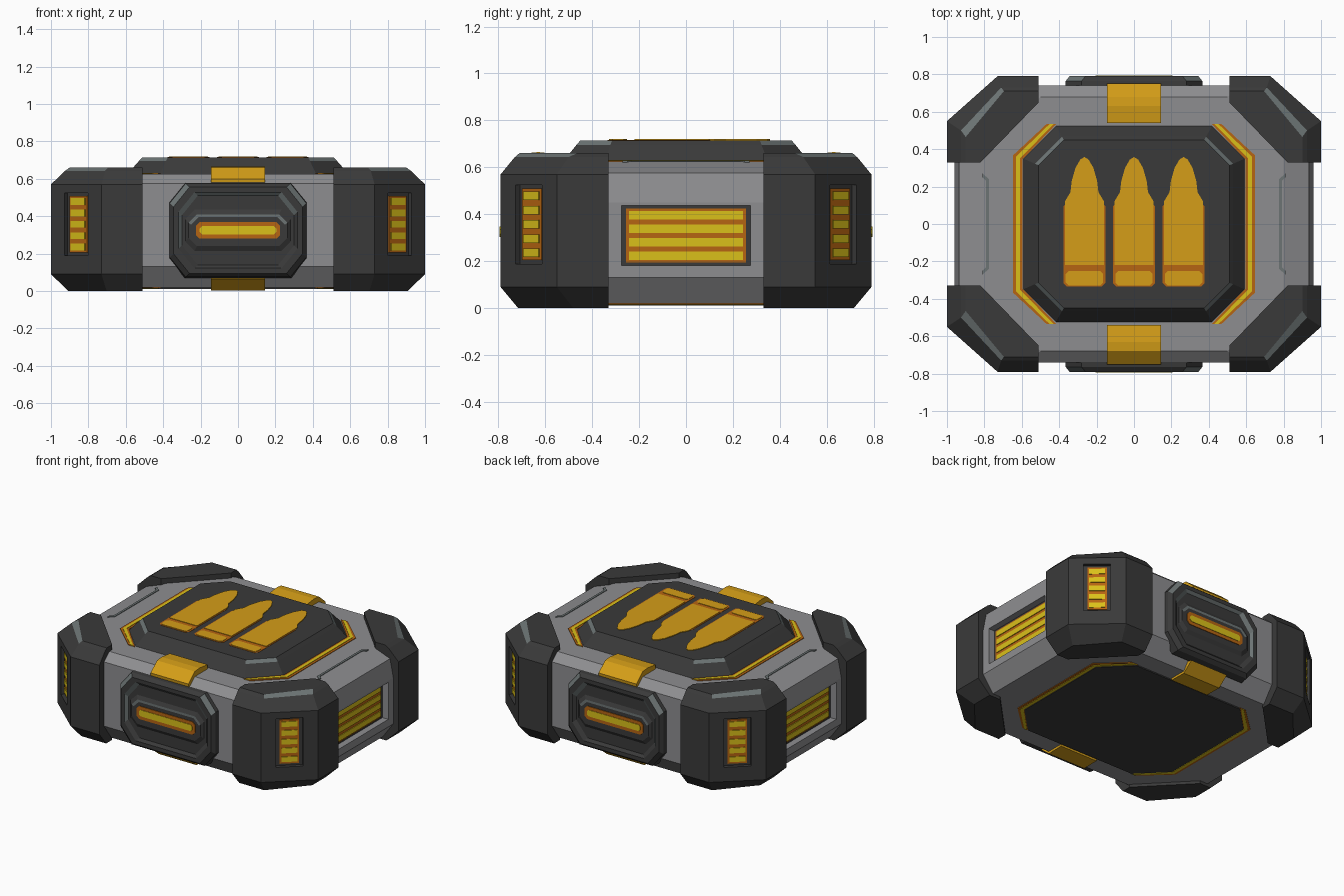
import bpy, bmesh
from mathutils import Vector as V

if "Cube" in bpy.data.objects:
    bpy.data.objects.remove(bpy.data.objects["Cube"])


def material(name, r, g, b):
    m = bpy.data.materials.new(name)
    m.diffuse_color = (r, g, b, 1)
    m.use_nodes = True
    m.node_tree.nodes["Principled BSDF"].inputs["Base Color"].default_value = m.diffuse_color
    return m


GREY = material("shell grey", 0.27, 0.27, 0.28)
DARK = material("armour charcoal", 0.042, 0.042, 0.042)
WEAR = material("worn edge slate", 0.15, 0.175, 0.175)
GOLD = material("gold", 0.66, 0.34, 0.009)
YELLOW = material("stripe yellow", 0.70, 0.53, 0.01)
ORANGE = material("burnt orange", 0.47, 0.13, 0.006)


def loft(name, rings, mats, mirror="", rule=None):
    """Skin matching rings and cap both ends; rule(band, side) picks the material slot."""
    bm = bmesh.new()
    vs = [[bm.verts.new(p) for p in r] for r in rings]
    n = len(rings[0])
    for b in range(len(rings) - 1):
        for i in range(n):
            j = (i + 1) % n
            f = bm.faces.new((vs[b][i], vs[b][j], vs[b + 1][j], vs[b + 1][i]))
            if rule:
                f.material_index = rule(b, i)
    bm.faces.new(vs[0][::-1])
    bm.faces.new(vs[-1])
    bmesh.ops.recalc_face_normals(bm, faces=bm.faces[:])
    me = bpy.data.meshes.new(name)
    bm.to_mesh(me)
    bm.free()
    for m in mats:
        me.materials.append(m)
    ob = bpy.data.objects.new(name, me)
    bpy.context.collection.objects.link(ob)
    if mirror:
        md = ob.modifiers.new("mirror", "MIRROR")
        md.use_axis = ["x" in mirror, "y" in mirror, "z" in mirror]
        md.use_mirror_merge = False
    return ob


class Frame:
    """A local drawing plane: origin, right, up, outward."""
    def __init__(self, o, u, v, n):
        self.o, self.u, self.v, self.n = V(o), V(u).normalized(), V(v).normalized(), V(n).normalized()

    def ring(self, pts, h):
        return [self.o + self.u * a + self.v * b + self.n * h for a, b in pts]


def plate(name, fr, pts, h0, h1, mat, mirror=""):
    return loft(name, [fr.ring(pts, h0), fr.ring(pts, h1)], [mat], mirror)


def octagon(hx, hy, cx, cy):
    return [(hx, hy - cy), (hx - cx, hy), (cx - hx, hy), (-hx, hy - cy),
            (-hx, cy - hy), (cx - hx, -hy), (hx - cx, -hy), (hx, cy - hy)]


def rect(hx, hy, y=0):
    return [(-hx, y - hy), (hx, y - hy), (hx, y + hy), (-hx, y + hy)]


def cut(ob, cutter):
    """Subtract the cutter, bake the result and discard the cutter."""
    cutter.hide_render = True
    keep = [tuple(m.use_axis) for m in ob.modifiers]
    ob.modifiers.clear()
    md = ob.modifiers.new("cut", "BOOLEAN")
    md.object, md.operation, md.solver = cutter, "DIFFERENCE", "EXACT"
    dg = bpy.context.evaluated_depsgraph_get()
    me = bpy.data.meshes.new_from_object(ob.evaluated_get(dg))
    ob.modifiers.clear()
    ob.data = me
    bpy.data.objects.remove(cutter)
    for axes in keep:
        md = ob.modifiers.new("mirror", "MIRROR")
        md.use_axis, md.use_mirror_merge = axes, False


def striped_vent(name, fr, hw, hh, bars, bar_h, mirror):
    plate(name + "_backing", fr, rect(hw, hh), 0.0, 0.008, ORANGE, mirror)
    pitch = 2 * hh / bars
    for k in range(bars):
        y = -hh + pitch * (k + 0.5)
        plate(f"{name}_bar_{k}", fr, rect(hw - 0.012, bar_h / 2, y), 0.008, 0.013, YELLOW, mirror)


TOP = Frame((0, 0, 0), (1, 0, 0), (0, 1, 0), (0, 0, 1))

# Main shell: octagon lofted through its chamfers
levels = [(0.02, 0.88, 0.66, 0.33), (0.13, 0.96, 0.74, 0.36), (0.45, 0.96, 0.74, 0.36),
          (0.575, 0.935, 0.74, 0.36), (0.625, 0.80, 0.68, 0.30)]
shell = loft("shell", [TOP.ring(octagon(x, y, c, c - 0.02), z) for z, x, y, c in levels], [GREY])

# Side recesses with striped panels
for s in (1, -1):
    side = Frame((s * 0.912, 0, 0.31), (0, 1, 0), (0, 0, 1), (s, 0, 0))
    cut(shell, plate("cutter", side, rect(0.275, 0.128), 0, 0.15, DARK))
side = Frame((0.912, 0, 0.31), (0, 1, 0), (0, 0, 1), (1, 0, 0))
plate("side_recess_floor", side, rect(0.275, 0.128), -0.005, 0.003, DARK, "x")
striped_vent("side_panel", side, 0.255, 0.115, 4, 0.036, "x")
# Worn lip along the upper side edge
plate("side_lip", TOP, [(0.81, -0.27), (0.81, -0.25), (0.79, -0.23), (0.79, 0.23), (0.81, 0.25),
                        (0.81, 0.27), (0.775, 0.24), (0.775, -0.24)], 0.62, 0.629, WEAR, "x")


# Corner guards: L-shaped blocks with chamfered outer edges
def guard_ring(z, d, e):
    # d pulls in the straight sides, e pulls in the diagonal corners
    pts = [(0.51, 0.79 - d), (0.73 - e * 0.4, 0.79 - d), (1 - d * 1.25, 0.55 - e),
           (1 - d * 1.25, 0.33), (0.82, 0.33), (0.51, 0.65)]
    return TOP.ring(pts, z)


guard = loft("corner_guard",
             [guard_ring(0.0, 0.075, 0.07), guard_ring(0.09, 0, 0), guard_ring(0.57, 0, 0),
              guard_ring(0.643, 0.06, 0.05), guard_ring(0.66, 0.08, 0.085)],
             [DARK, WEAR], "xy", lambda b, i: int(b == 3 and i == 1))
diag = Frame((0.865, 0.67, 0.357), (-0.27, 0.24, 0), (0, 0, 1), (0.24, 0.27, 0))
diag.o -= diag.n * 0.025
cut(guard, plate("cutter", diag, rect(0.085, 0.168), 0, 0.1, DARK))
striped_vent("corner_vent", diag, 0.062, 0.152, 5, 0.036, "xy")

# Raised lid with worn corner edges
loft("lid", [TOP.ring(octagon(hx, hy, c, c), z) for z, hx, hy, c in
             [(0.61, 0.605, 0.535, 0.18), (0.695, 0.53, 0.467, 0.145), (0.715, 0.51, 0.45, 0.135)]],
     [DARK, WEAR], "", lambda b, i: int(b == 1 and i % 2 == 0))

# Base panel
plate("base_panel", TOP, octagon(0.605, 0.53, 0.18, 0.18), 0.012, 0.03, DARK)


# Glowing trim on both ends of lid and base
def trim(a, b):
    out = [(0.425 + b, 0.535), (0.605 + b, 0.35 + b * 0.4)]
    inn = [(0.605 + a, 0.35 + a * 0.4), (0.425 + a, 0.535)]
    half = out + [(x, -y) for x, y in out[::-1]]
    return half + [(x, -y) for x, y in inn[::-1]] + inn


for nm, z, d in (("lid_trim", 0.623, 1), ("base_trim", 0.022, -1)):
    plate(nm + "_edge", TOP, trim(-0.01, 0.042), z, z + 0.006 * d, ORANGE, "x")
    plate(nm + "_glow", TOP, trim(0.004, 0.026), z, z + 0.009 * d, YELLOW, "x")

# Gold clips over the top and bottom edges
clip = Frame((0, 0, 0), (0, 1, 0), (0, 0, 1), (1, 0, 0))
plate("top_clip", clip, [(0.54, 0.61), (0.54, 0.655), (0.63, 0.665), (0.68, 0.66), (0.75, 0.60),
                         (0.748, 0.58), (0.65, 0.59)], -0.145, 0.145, GOLD, "y")
plate("bottom_clip", clip, [(0.54, 0.035), (0.54, 0.006), (0.66, 0.004), (0.735, 0.065),
                            (0.66, 0.08)], -0.145, 0.145, GOLD, "y")

# Front and back grip blocks: rim, groove, pad and lit slot
grip = Frame((0, -0.74, 0.325), (1, 0, 0), (0, 0, 1), (0, -1, 0))
loft("grip_block", [grip.ring(octagon(hx, hy, 0.085, 0.105), h) for hx, hy, h in
                    [(0.37, 0.255, -0.03), (0.365, 0.25, 0.025), (0.345, 0.23, 0.05),
                     (0.318, 0.203, 0.05), (0.30, 0.185, 0.033)]],
     [DARK, WEAR], "y", lambda b, i: int((b == 3 and i < 4) or (b == 1 and i in (0, 2))))
loft("grip_pad", [grip.ring(octagon(hx, hy, c, c), h) for hx, hy, c, h in
                  [(0.285, 0.115, 0.05, 0.03), (0.265, 0.085, 0.045, 0.047), (0.25, 0.07, 0.04, 0.047)]],
     [DARK, WEAR], "y", lambda b, i: int(b == 1 and i in (0, 1, 2)))
plate("grip_slot", grip, octagon(0.225, 0.045, 0.02, 0.02), 0.045, 0.051, ORANGE, "y")
plate("grip_glow", grip, octagon(0.205, 0.022, 0.012, 0.012), 0.05, 0.054, YELLOW, "y")

# Three cartridge emblems on the lid
tip = [(0.105, -0.22), (0.105, 0.12), (0.075, 0.17), (0.068, 0.23), (0.048, 0.30), (0.022, 0.345)]
body = tip + [(0, 0.358)] + [(-x, y) for x, y in tip[::-1]]
for k, cx in enumerate((-0.265, 0, 0.265)):
    fr = Frame((cx, 0, 0.715), (1, 0, 0), (0, 1, 0), (0, 0, 1))
    low = Frame((cx, -0.29, 0.715), (1, 0, 0), (0, 1, 0), (0, 0, 1))
    mid = Frame((cx, -0.11, 0.715), (1, 0, 0), (0, 1, 0), (0, 0, 1))
    plate(f"cartridge_outline_{k}", mid, octagon(0.113, 0.225, 0.02, 0.02), -0.002, 0.002, ORANGE)
    plate(f"cartridge_{k}", fr, body, -0.002, 0.005, GOLD)
    plate(f"cartridge_base_{k}", low, octagon(0.1, 0.038, 0.015, 0.015), -0.002, 0.005, GOLD)
